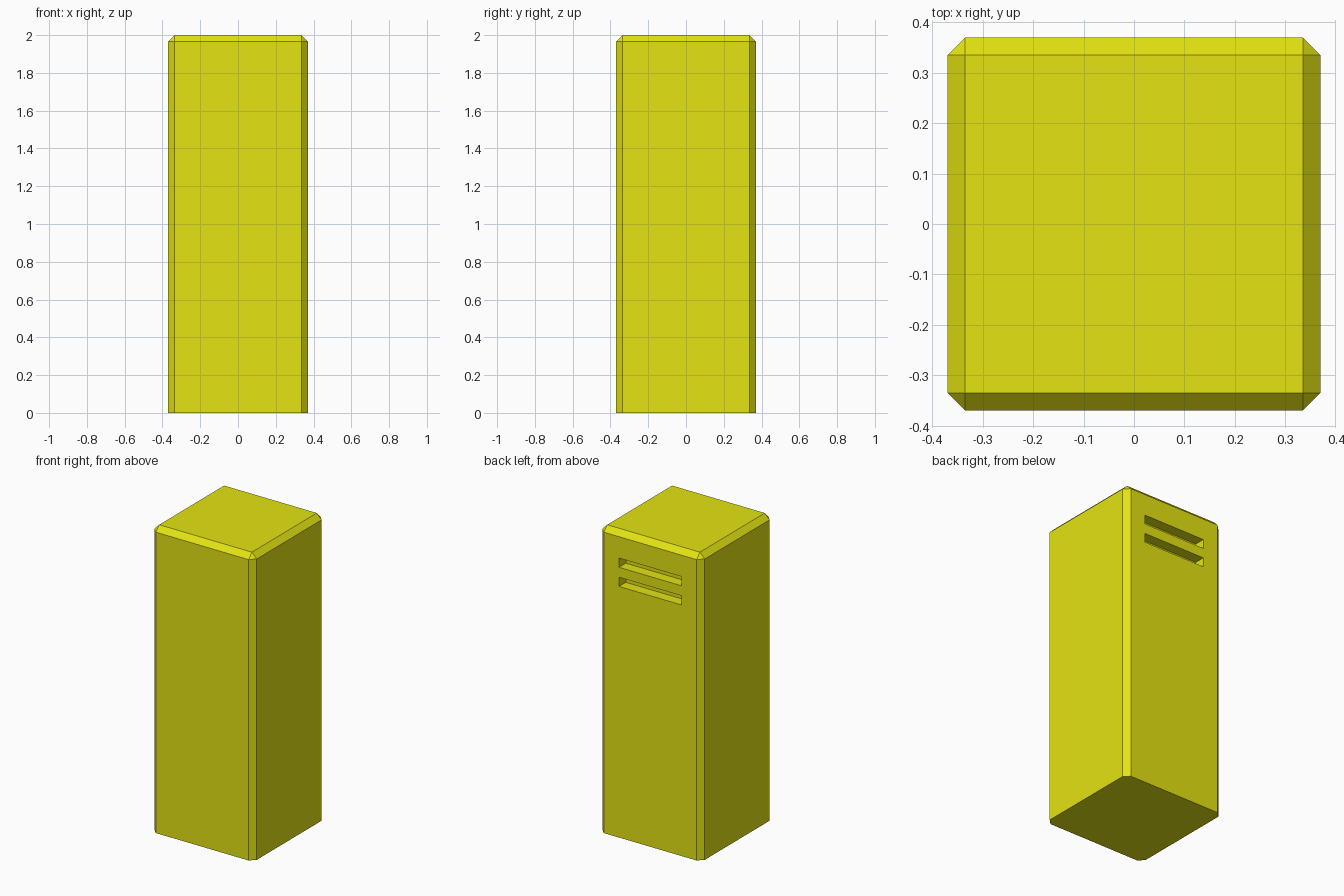
import bpy, bmesh
from mathutils import Matrix

if "Cube" in bpy.data.objects:
    bpy.data.objects.remove(bpy.data.objects["Cube"])

HALF, HEIGHT, CHAMFER = 0.37, 2.0, 0.035
SLOT_W, SLOT_H, SLOT_DEPTH = 0.45, 0.06, 0.07

yellow = bpy.data.materials.new("yellow")
yellow.diffuse_color = (0.77, 0.77, 0.006, 1)
yellow.use_nodes = True
yellow.node_tree.nodes["Principled BSDF"].inputs["Base Color"].default_value = yellow.diffuse_color


def box(name, size, centre):
    """Axis-aligned box object."""
    bm = bmesh.new()
    bmesh.ops.create_cube(bm, size=1, matrix=Matrix.Translation(centre) @ Matrix.Diagonal((*size, 1)))
    me = bpy.data.meshes.new(name)
    bm.to_mesh(me)
    bm.free()
    me.materials.append(yellow)
    ob = bpy.data.objects.new(name, me)
    bpy.context.collection.objects.link(ob)
    return ob


# Body: tall block, every edge chamfered except those on the ground
body = box("bin_body", (2 * HALF, 2 * HALF, HEIGHT), (0, 0, HEIGHT / 2))
bm = bmesh.new()
bm.from_mesh(body.data)
edges = [e for e in bm.edges if max(v.co.z for v in e.verts) > 0.1]
bmesh.ops.bevel(bm, geom=edges, offset=CHAMFER, offset_type='OFFSET',
                segments=1, profile=0.5, affect='EDGES')
bm.to_mesh(body.data)
bm.free()

# Two horizontal slots cut into the back
for i, z in enumerate((1.795, 1.67)):
    cutter = box(f"slot_cutter_{i + 1}", (SLOT_W, 2 * SLOT_DEPTH, SLOT_H), (0, HALF, z))
    mod = body.modifiers.new(f"slot_{i + 1}", 'BOOLEAN')
    mod.operation = 'DIFFERENCE'
    mod.solver = 'EXACT'
    mod.object = cutter
    cutter.hide_render = True
    cutter.hide_set(True)
